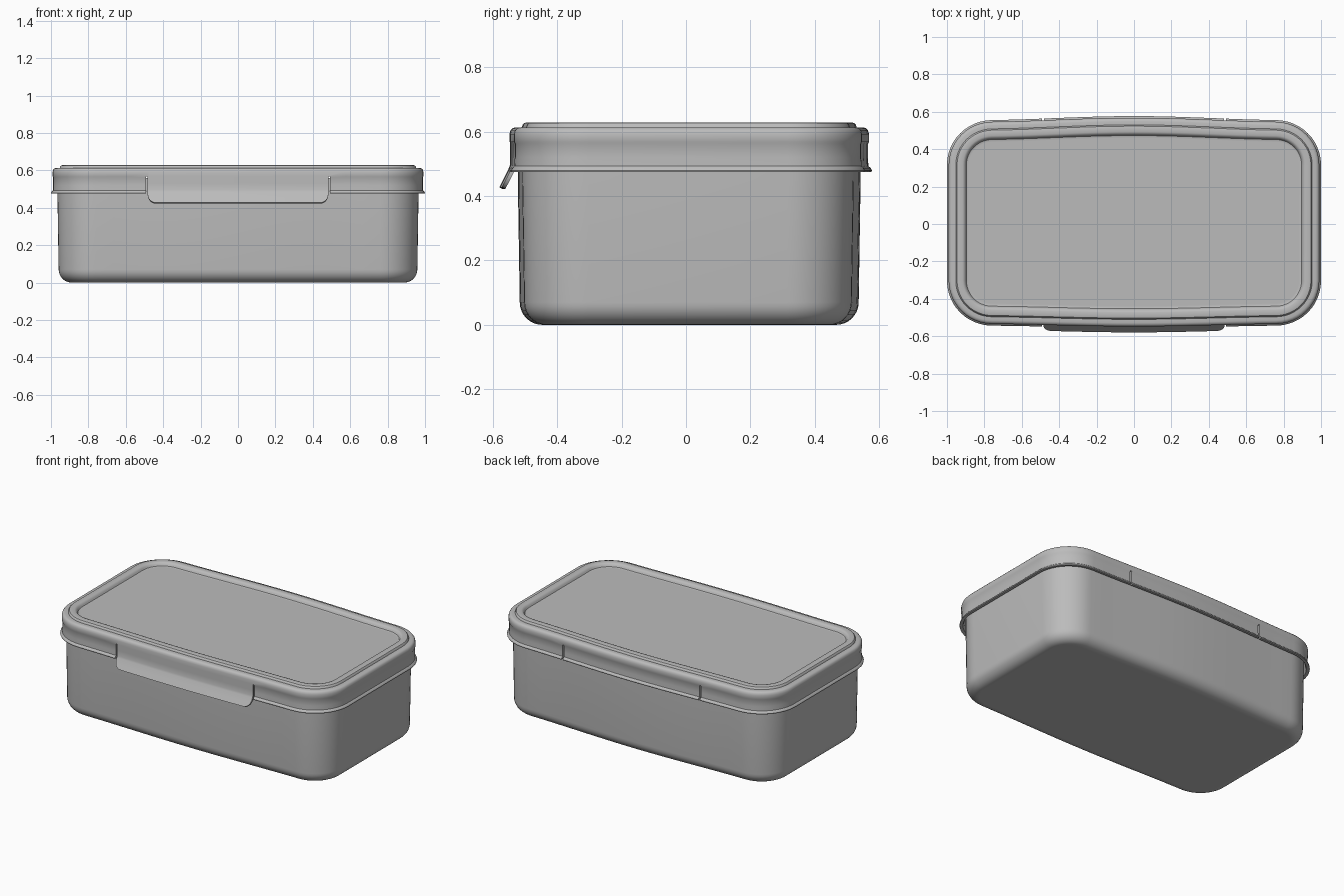
import bpy, bmesh, math

if "Cube" in bpy.data.objects:
    bpy.data.objects.remove(bpy.data.objects["Cube"], do_unlink=True)

grey = bpy.data.materials.new("plain grey")
grey.use_nodes = True
GREY = (0.5, 0.5, 0.5, 1)
grey.diffuse_color = GREY
grey.node_tree.nodes["Principled BSDF"].inputs["Base Color"].default_value = GREY

RADIUS, FRONT, BACK = 0.24, 0.543, 0.555


def bulge(x):
    """Soft outward bow of the long sides, strongest in the middle."""
    return 0.5 + 0.5 * math.cos(math.pi * min(1, abs(x) / 0.85))


def outline(inset, corner=12, side=16):
    """Rounded rectangle with bowed long sides, counter-clockwise from the right."""
    r = RADIUS - inset
    cx, fy, by = 1 - RADIUS, -FRONT + RADIUS, BACK - RADIUS
    pts = []
    for px, py, start in ((cx, by, 0), (-cx, by, 90), (-cx, fy, 180), (cx, fy, 270)):
        for i in range(corner + 1):
            a = math.radians(start + 90 * i / corner)
            pts.append((px + r * math.cos(a), py + r * math.sin(a)))
        if start in (0, 180):
            end = pts[-1]
            for i in range(1, side):
                pts.append((end[0] * (1 - 2 * i / side), end[1]))
    return [(x, y + (0.022 if y > 0 else -0.014) * bulge(x) * min(1, abs(y) / 0.4))
            for x, y in pts]


def finish(name, bm, smooth=True):
    bmesh.ops.recalc_face_normals(bm, faces=bm.faces)
    mesh = bpy.data.meshes.new(name)
    bm.to_mesh(mesh)
    bm.free()
    mesh.materials.append(grey)
    ob = bpy.data.objects.new(name, mesh)
    bpy.context.collection.objects.link(ob)
    if smooth:
        shade(ob)
    return ob


def activate(ob):
    bpy.ops.object.select_all(action='DESELECT')
    ob.select_set(True)
    bpy.context.view_layer.objects.active = ob


def shade(ob):
    activate(ob)
    bpy.ops.object.shade_smooth_by_angle(angle=math.radians(35))


def loft(name, profile):
    """Closed solid from (inset, height) rings, capped at both ends."""
    bm = bmesh.new()
    rings = [[bm.verts.new((x, y, z)) for x, y in outline(d)] for d, z in profile]
    n = len(rings[0])
    for a, b in zip(rings, rings[1:]):
        for i in range(n):
            j = (i + 1) % n
            bm.faces.new((a[i], a[j], b[j], b[i]))
    bm.faces.new(rings[0])
    bm.faces.new(rings[-1])
    return finish(name, bm)


# Container: rounded base, nearly upright walls, hollow inside
base = [(0.041 + 0.07 * (1 - math.cos(a)), 0.07 - 0.07 * math.sin(a))
        for a in (math.pi / 2 * (1 - i / 8) for i in range(9))]
loft("container", [(0.118, 0)] + base + [
    (0.035, 0.45), (0.035, 0.56), (0.055, 0.56), (0.06, 0.08), (0.12, 0.025)])

# Lid: underside, flared skirt lip, rounded shoulder, raised ridge, sunken panel
lid = loft("lid", [
    (0.13, 0.575), (0.028, 0.575), (0.027, 0.49), (0.02, 0.477),
    (0.001, 0.475), (0.0, 0.479), (0.004, 0.487), (0.011, 0.493), (0.012, 0.52),
    (0.012, 0.562), (0.009, 0.568), (0.009, 0.592), (0.012, 0.603), (0.018, 0.61),
    (0.028, 0.613), (0.047, 0.613), (0.050, 0.621), (0.054, 0.626), (0.062, 0.628),
    (0.084, 0.628), (0.093, 0.625), (0.099, 0.617), (0.104, 0.608), (0.110, 0.606),
    (0.118, 0.606)])


def cut_skirt(x0, x1, y0, y1):
    """Remove a box of the skirt, leaving the shoulder above it."""
    bm = bmesh.new()
    bmesh.ops.create_cube(bm, size=1)
    for v in bm.verts:
        v.co = (x1 if v.co.x > 0 else x0, y1 if v.co.y > 0 else y0,
                0.568 if v.co.z > 0 else 0.44)
    cutter = finish("skirt_cutter", bm, False)
    cutter.hide_render = True
    activate(lid)
    mod = lid.modifiers.new("cut", 'BOOLEAN')
    mod.object, mod.solver = cutter, 'EXACT'
    bpy.ops.object.modifier_apply(modifier=mod.name)
    bpy.data.objects.remove(cutter, do_unlink=True)


# Opening for the front latch and two slits beside the back hinge flap
cut_skirt(-0.492, 0.492, -0.65, -0.48)
for s in (-1, 1):
    cut_skirt(s * 0.487 - 0.005, s * 0.487 + 0.005, 0.49, 0.65)

# Front latch: bowed plate whose lower tab kicks outward, with rounded corners
HALF, ROUND, TOP, LOW = 0.483, 0.045, 0.572, 0.427
right = [HALF - ROUND + ROUND * math.sin(math.pi / 2 * i / 8) for i in range(9)]
middle = [(HALF - ROUND) * i / 8 for i in range(-7, 8)]
columns = [-x for x in reversed(right)] + middle + right
bm = bmesh.new()
grid = []
for x in columns:
    over = max(0, abs(x) - (HALF - ROUND))
    low = LOW + ROUND - math.sqrt(max(0, ROUND ** 2 - over ** 2))
    col = []
    for z in (TOP, 0.53, 0.495, 0.484, low + (0.484 - low) * 0.5, low):
        y = -FRONT + 0.010 - 0.014 * bulge(x) - max(0, 0.492 - z) * 0.5
        col.append(bm.verts.new((x, y, z)))
    grid.append(col)
for a, b in zip(grid, grid[1:]):
    for i in range(len(a) - 1):
        bm.faces.new((a[i], a[i + 1], b[i + 1], b[i]))
latch = finish("front_latch", bm, False)
if latch.data.polygons[0].normal.y > 0:
    latch.data.flip_normals()
solid = latch.modifiers.new("thickness", 'SOLIDIFY')
solid.thickness, solid.offset = 0.012, -1
activate(latch)
bpy.ops.object.modifier_apply(modifier=solid.name)
shade(latch)
shade(lid)
